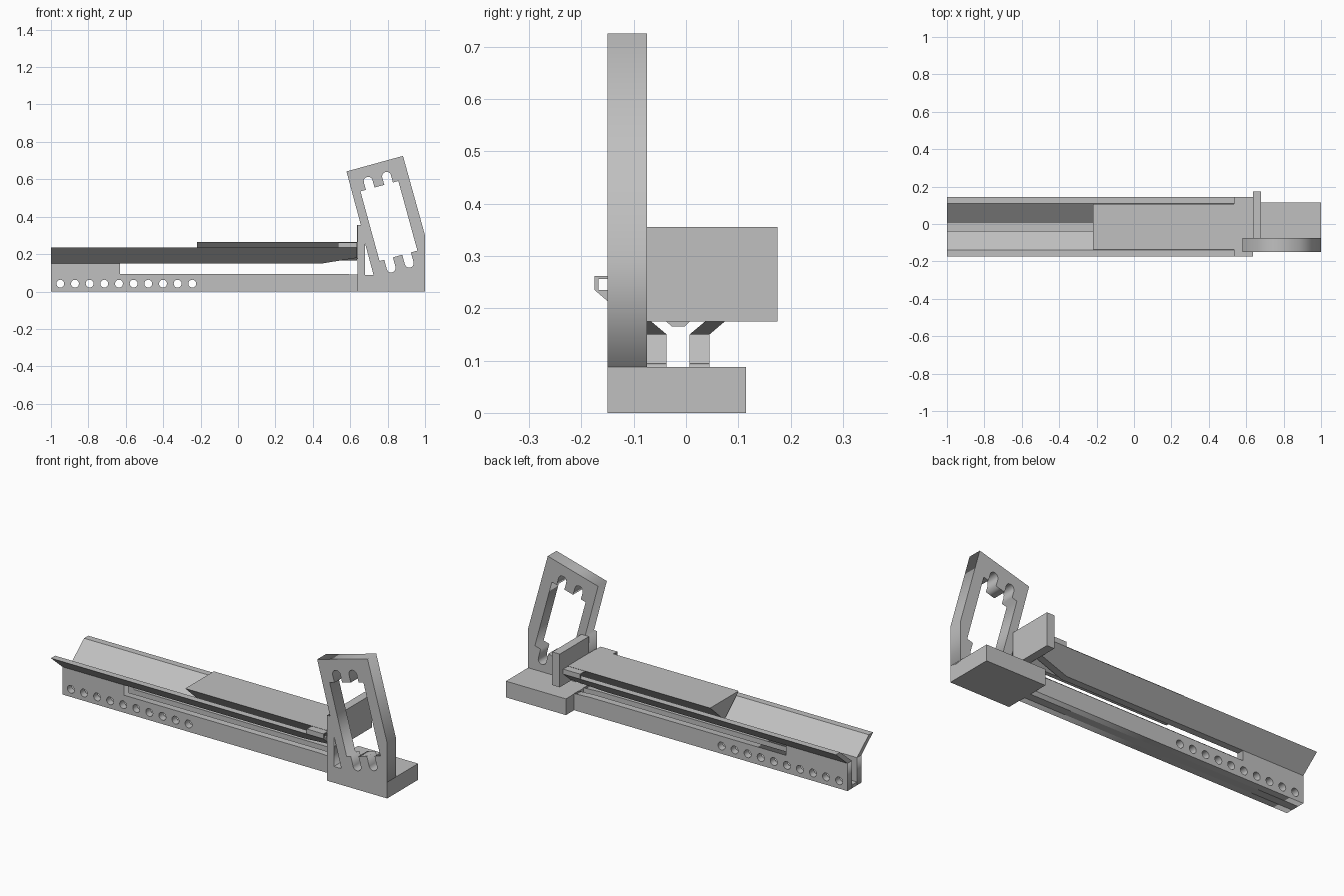
import bpy
import bmesh
import math
from mathutils import Matrix, Vector

cube = bpy.data.objects.get("Cube")
if cube:
    bpy.data.objects.remove(cube, do_unlink=True)

grey = bpy.data.materials.new("plain grey")
grey.use_nodes = True
COLOUR = (0.53, 0.53, 0.53, 1)
grey.diffuse_color = COLOUR
grey.node_tree.nodes["Principled BSDF"].inputs["Base Color"].default_value = COLOUR

MID = -0.015        # centre line of the rail in y
RAIL_END = 0.635


def add_object(name, mesh):
    obj = bpy.data.objects.new(name, mesh)
    mesh.materials.clear()
    mesh.materials.append(grey)
    bpy.context.collection.objects.link(obj)
    return obj


def side_plate(name, outlines, y0, y1):
    """Flat plate drawn in x and z, later outlines are holes."""
    curve = bpy.data.curves.new(name, "CURVE")
    curve.dimensions = "2D"
    curve.fill_mode = "BOTH"
    curve.extrude = (y1 - y0) / 2
    for outline in outlines:
        spline = curve.splines.new("POLY")
        spline.points.add(len(outline) - 1)
        for point, (x, z) in zip(spline.points, outline):
            point.co = (x, z, 0, 1)
        spline.use_cyclic_u = True
    temp = bpy.data.objects.new(name + " outline", curve)
    bpy.context.collection.objects.link(temp)
    graph = bpy.context.evaluated_depsgraph_get()
    mesh = bpy.data.meshes.new_from_object(temp.evaluated_get(graph))
    bpy.data.objects.remove(temp, do_unlink=True)
    mesh.transform(Matrix.Translation((0, (y0 + y1) / 2, 0))
                   @ Matrix.Rotation(math.pi / 2, 4, "X"))
    return add_object(name, mesh)


def long_prism(name, section, x0, x1, taper=None):
    """Cross-section in y and z swept along x, with an optional cut plane."""
    bm = bmesh.new()
    face = bm.faces.new([bm.verts.new((x0, MID + y, z)) for y, z in section])
    swept = bmesh.ops.extrude_face_region(bm, geom=[face])["geom"]
    verts = [v for v in swept if isinstance(v, bmesh.types.BMVert)]
    bmesh.ops.translate(bm, verts=verts, vec=(x1 - x0, 0, 0))
    if taper:
        point, normal = taper
        bmesh.ops.bisect_plane(bm, geom=bm.verts[:] + bm.edges[:] + bm.faces[:],
                               plane_co=point, plane_no=normal, clear_inner=True)
        bmesh.ops.holes_fill(bm, edges=[e for e in bm.edges if e.is_boundary])
    bmesh.ops.recalc_face_normals(bm, faces=bm.faces)
    mesh = bpy.data.meshes.new(name)
    bm.to_mesh(mesh)
    bm.free()
    return add_object(name, mesh)


def box(name, x0, x1, y0, y1, z0, z1):
    section = [(y0 - MID, z0), (y1 - MID, z0), (y1 - MID, z1), (y0 - MID, z1)]
    return long_prism(name, section, x0, x1)


def arc(cx, cz, radius, start, end, steps):
    angles = [math.radians(start + (end - start) * i / steps) for i in range(steps + 1)]
    return [(cx + radius * math.cos(a), cz + radius * math.sin(a)) for a in angles]


# Lower beam: two drilled side walls and a thin floor between them
wall = [(-1, 0), (0.64, 0), (0.64, 0.09), (0.54, 0.095),
        (-0.63, 0.095), (-0.63, 0.15), (-1, 0.15)]
holes = [arc(-0.95 + 0.0784 * i, 0.042, 0.021, 0, 345, 23) for i in range(10)]
side_plate("front_beam_wall", [wall] + holes, MID - 0.06, MID - 0.022)
side_plate("back_beam_wall", [wall] + holes, MID + 0.022, MID + 0.06)
box("beam_floor", -1, 0.64, MID - 0.022, MID + 0.022, 0, 0.018)

# Sloped trough sides, tapered underneath at the stop end
for name, s in (("front_trough_side", -1), ("back_trough_side", 1)):
    section = [(s * 0.022, 0.15), (s * 0.06, 0.15), (s * 0.16, 0.235), (s * 0.124, 0.235)]
    long_prism(name, section, -1, RAIL_END,
               taper=(Vector((0.45, 0, 0.15)), Vector((-0.03, 0, 0.185))))

# Wedge slider lying in the trough, and the bridge that carries it
long_prism("slider", [(-0.012, 0.165), (0.012, 0.165), (0.122, 0.265), (-0.122, 0.265)],
           -0.22, RAIL_END)
bridge = [(0.16, 0.235), (0.16, 0.262), (-0.16, 0.262), (-0.16, 0.235),
          (-0.152, 0.235), (-0.152, 0.256), (0.152, 0.256), (0.152, 0.235)]
long_prism("bridge", bridge, 0.535, RAIL_END)

# Base block and upright stop plate
box("base", 0.64, 1, -0.15, 0.115, 0, 0.088)
box("stop_plate", RAIL_END, 0.68, -0.075, 0.175, 0.175, 0.355)

# Leaning frame with a notched window and a small triangular gap
half_w, half_h, notch_r = 0.105, 0.193, 0.024
window = [(-half_w, -half_h)]
for u in (-0.055, 0.045):
    window += [(u - notch_r, -half_h)] + arc(u, -0.246, notch_r, 180, 360, 8) + [(u + notch_r, -half_h)]
window += [(half_w, -half_h), (half_w, half_h)]
for u in (0.051, -0.051):
    window += [(u + notch_r, half_h)] + arc(u, 0.234, notch_r, 0, 180, 8) + [(u - notch_r, half_h)]
window += [(-half_w, half_h)]
lean = Matrix.Rotation(math.radians(15.3), 2)
window = [tuple(lean @ Vector(p) + Vector((0.807, 0.377))) for p in window]

outer = [(0.58, 0.642), (0.882, 0.725), (1, 0.3), (1, 0.08), (0.64, 0.08),
         (0.64, 0.355), (0.657, 0.355)]
gap = [(0.68, 0.255), (0.68, 0.088), (0.725, 0.088)]
side_plate("leaning_frame", [outer, window, gap], -0.15, -0.075)
